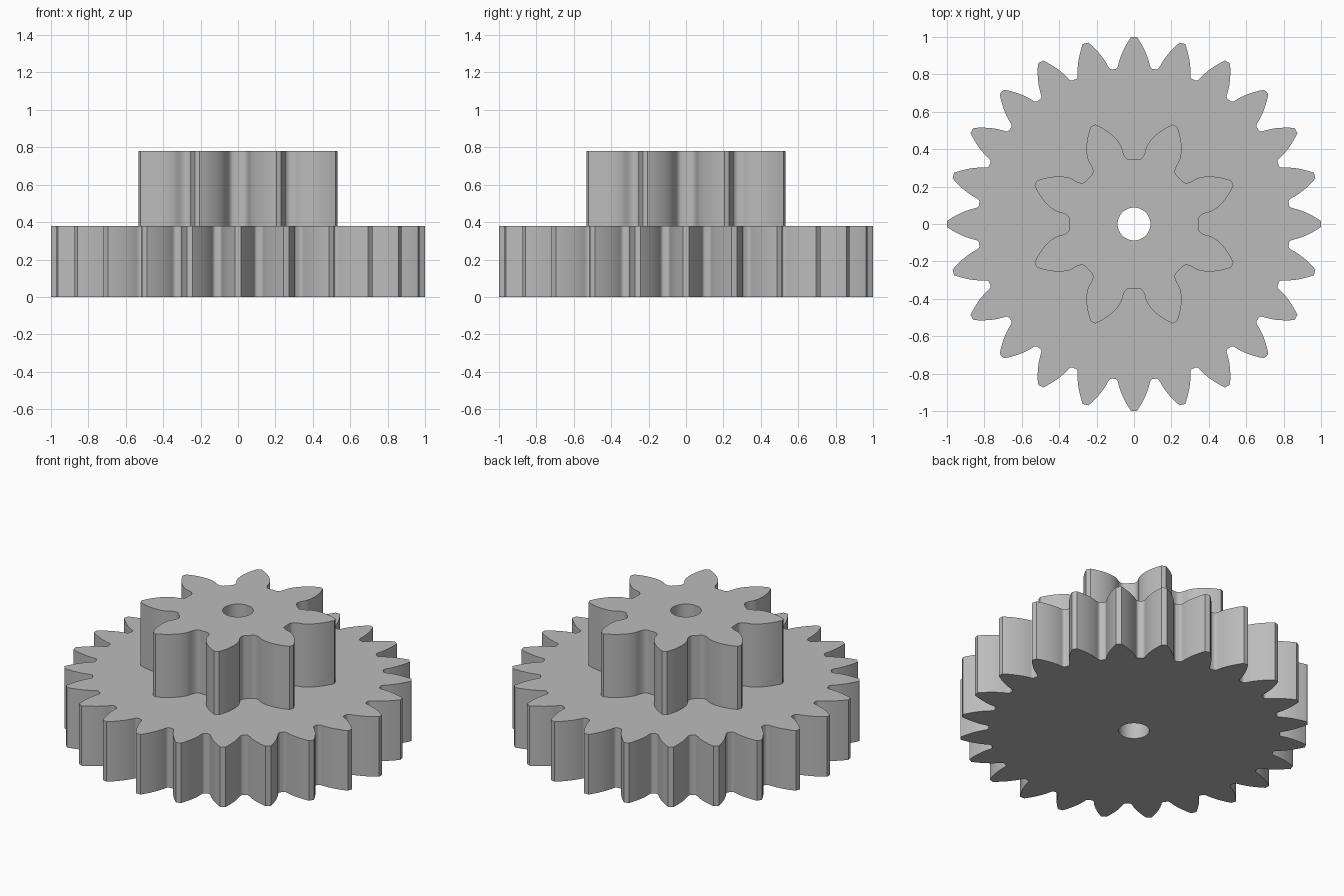
import bpy
import bmesh
from math import pi, cos, sin, tan, acos, radians

cube = bpy.data.objects.get("Cube")
if cube:
    bpy.data.objects.remove(cube)

grey = bpy.data.materials.new("plain grey")
grey.use_nodes = True
colour = (0.5, 0.5, 0.5, 1)
grey.diffuse_color = colour
grey.node_tree.nodes["Principled BSDF"].inputs["Base Color"].default_value = colour

PRESSURE = radians(28)
BORE = 0.088


def involute(angle):
    return tan(angle) - angle


def gear_outline(teeth, tip, root, flank_start, phase):
    """Closed outline of involute teeth with filleted roots."""
    pitch = tip * teeth / (teeth + 2)
    base = pitch * cos(PRESSURE)
    step = 2 * pi / teeth

    def half_width(r):
        # Half the tooth's angular width at radius r
        roll = acos(min(1, base / r))
        return step / 4 + involute(PRESSURE) - involute(roll)

    # One flank as (radius, angle), from the valley up to the tip
    start = (flank_start, half_width(flank_start))
    corner = (root, half_width(root))
    floor = (root, corner[1] + 0.65 * (step / 2 - corner[1]))
    flank = [(root, step / 2)]
    for i in range(8):
        t = i / 8
        flank.append(tuple((1 - t) ** 2 * f + 2 * t * (1 - t) * c + t * t * s
                           for f, c, s in zip(floor, corner, start)))
    for i in range(13):
        r = flank_start + (tip - flank_start) * i / 12
        flank.append((r, half_width(r)))

    # Mirror the flank, then repeat the tooth around the wheel
    tooth = [(r, -a) for r, a in flank] + [(tip, 0)]
    tooth += [(r, a) for r, a in reversed(flank[1:])]
    return [(r * cos(a + phase + k * step), r * sin(a + phase + k * step))
            for k in range(teeth) for r, a in tooth]


def make_gear(name, outline, bottom, top):
    """Extrude an outline with a round bore through it."""
    bm = bmesh.new()
    bore = [(BORE * cos(2 * pi * i / 48), BORE * sin(2 * pi * i / 48))
            for i in range(48)]
    rims = {bottom: [], top: []}
    for loop in (outline, bore):
        rings = []
        for z in (bottom, top):
            ring = [bm.verts.new((x, y, z)) for x, y in loop]
            rims[z] += [bm.edges.new((v, ring[i - 1])) for i, v in enumerate(ring)]
            rings.append(ring)
        low, high = rings
        for i in range(len(loop)):
            bm.faces.new((low[i - 1], low[i], high[i], high[i - 1]))
    for z, edges in rims.items():
        bmesh.ops.triangle_fill(bm, use_beauty=True, edges=edges,
                                normal=(0, 0, 1))
    bmesh.ops.recalc_face_normals(bm, faces=bm.faces)

    mesh = bpy.data.meshes.new(name)
    bm.to_mesh(mesh)
    bm.free()
    mesh.materials.append(grey)
    gear = bpy.data.objects.new(name, mesh)
    bpy.context.collection.objects.link(gear)
    bpy.ops.object.select_all(action="DESELECT")
    gear.select_set(True)
    bpy.context.view_layer.objects.active = gear
    bpy.ops.object.shade_smooth_by_angle(angle=radians(30))


# Wide lower wheel
make_gear("large_gear", gear_outline(24, 1.0, 0.835, 0.855, 0), 0, 0.38)
# Small upper pinion, turned half a tooth
make_gear("small_gear", gear_outline(8, 0.57, 0.345, 0.405, pi / 8), 0.38, 0.78)
